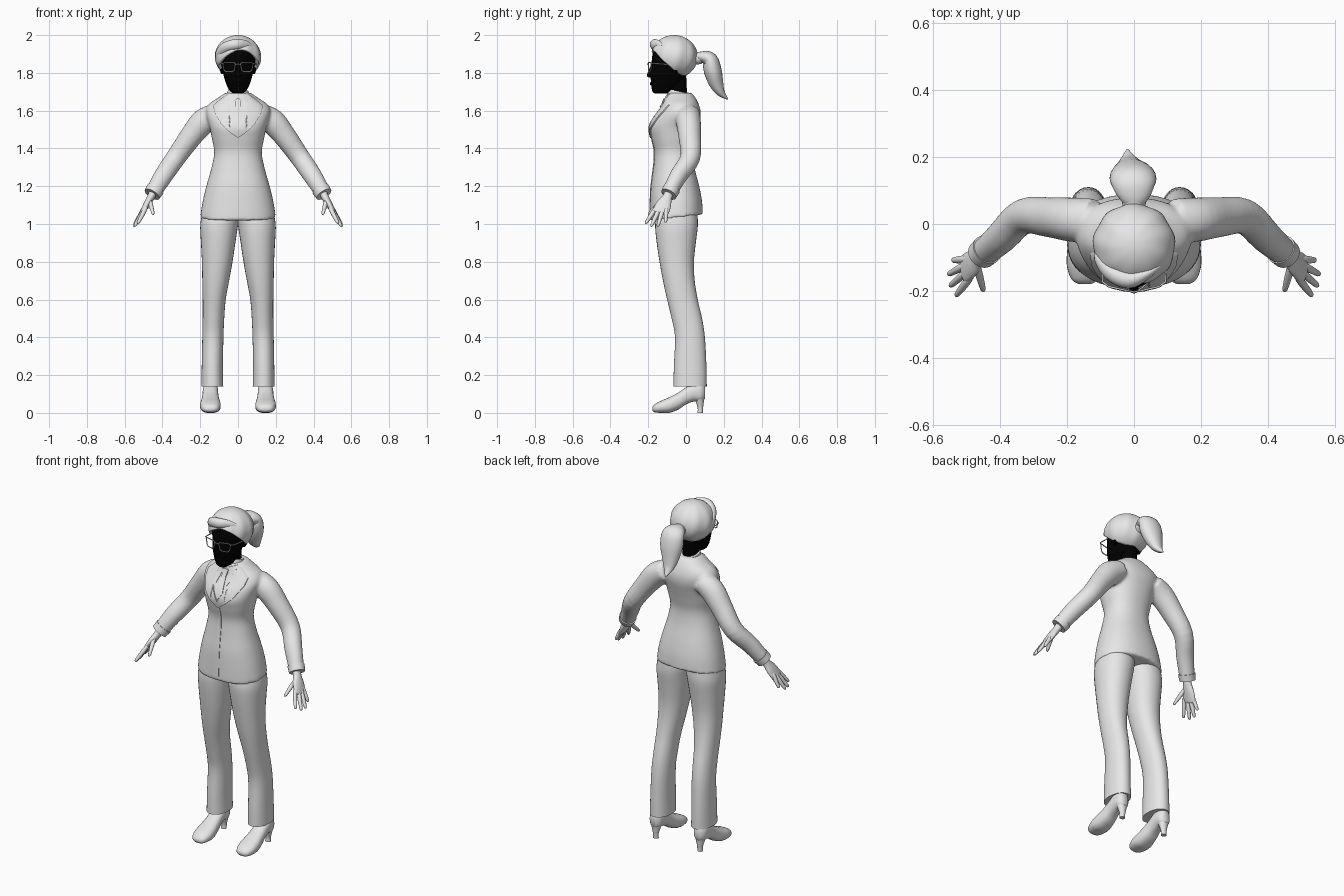
import bpy, bmesh, math
from mathutils import Vector
from mathutils.bvhtree import BVHTree

if "Cube" in bpy.data.objects:
    bpy.data.objects.remove(bpy.data.objects["Cube"])


def material(name, value):
    m = bpy.data.materials.new(name)
    m.use_nodes = True
    col = (value, value, value, 1)
    m.diffuse_color = col
    m.node_tree.nodes["Principled BSDF"].inputs["Base Color"].default_value = col
    return m


GREY = material("light_grey", 0.8)
BLACK = material("black", 0.0)
X, Y, Z = Vector((1, 0, 0)), Vector((0, 1, 0)), Vector((0, 0, 1))


def spline(pts, k):
    """Catmull-Rom in-betweens for a list of equal-length tuples."""
    out = []
    for i in range(len(pts) - 1):
        quad = zip(pts[max(i - 1, 0)], pts[i], pts[i + 1], pts[min(i + 2, len(pts) - 1)])
        quad = list(quad)
        for j in range(k):
            t = j / k
            out.append([b + t / 2 * (c - a + t * (2 * a - 5 * b + 4 * c - d + t * (3 * (b - c) + d - a)))
                        for a, b, c, d in quad])
    return out + [list(pts[-1])]


def loft(bm, stations, ref=Y, axis=None, n=24, k=4, power=2.0, sx=1, tilt=0.0):
    """Capped loft; a station is x, y, z, radius along ref, radius across."""
    st = spline(stations, k)
    cen = [Vector(s[:3]) for s in st]
    rings = []
    for i, s in enumerate(st):
        t = axis or (cen[min(i + 1, len(st) - 1)] - cen[max(i - 1, 0)]).normalized()
        u = (ref - t * ref.dot(t)).normalized()
        v = t.cross(u)
        ring = []
        for j in range(n):
            a = math.tau * j / n
            c, d = math.cos(a), math.sin(a)
            c = math.copysign(abs(c) ** (2 / power), c)
            d = math.copysign(abs(d) ** (2 / power), d)
            p = cen[i] + u * c * max(s[3], 0.001) + v * d * max(s[4], 0.001)
            if i == 0:
                p.z += tilt * p.y
            ring.append(bm.verts.new((p.x * sx, p.y, p.z)))
        rings.append(ring)
    for r, q in zip(rings, rings[1:]):
        for j in range(n):
            bm.faces.new((r[j], r[(j + 1) % n], q[(j + 1) % n], q[j]))
    bm.faces.new(rings[0])
    bm.faces.new(rings[-1])


def finish(name, bm, mat=GREY, mirror=False):
    bmesh.ops.recalc_face_normals(bm, faces=bm.faces[:])
    me = bpy.data.meshes.new(name)
    bm.to_mesh(me)
    bm.free()
    me.materials.append(mat)
    ob = bpy.data.objects.new(name, me)
    bpy.context.collection.objects.link(ob)
    bpy.ops.object.select_all(action="DESELECT")
    ob.select_set(True)
    bpy.context.view_layer.objects.active = ob
    bpy.ops.object.shade_smooth_by_angle(angle=math.radians(50))
    if mirror:
        ob.modifiers.new("Mirror", "MIRROR")
    return ob


def part(name, stations, mat=GREY, mirror=False, **kw):
    bm = bmesh.new()
    loft(bm, stations, **kw)
    return finish(name, bm, mat, mirror)


def upright(rows):
    """Rows of z, x centre, half width, front y, back y."""
    return [(x, (f + b) / 2, z, (b - f) / 2, w) for z, x, w, f, b in rows]


# Jacket: torso and sleeves fused into one smooth body
bm = bmesh.new()
loft(bm, upright([
    (1.04, 0, .2, -.192, .09), (1.12, 0, .187, -.19, .085), (1.2, 0, .168, -.186, .07),
    (1.3, 0, .14, -.173, .045), (1.38, 0, .126, -.167, .037), (1.45, 0, .138, -.182, .05),
    (1.51, 0, .15, -.192, .065), (1.56, 0, .165, -.172, .077), (1.6, 0, .172, -.142, .077),
    (1.635, 0, .155, -.118, .067), (1.665, 0, .11, -.107, .052), (1.695, 0, .066, -.097, .03)]),
    axis=Z, n=48, power=2.25, tilt=.12)
for side in (1, -1):
    loft(bm, [(.12, .01, 1.58, .066, .06), (.185, .013, 1.54, .066, .068), (.25, .02, 1.462, .06, .06),
              (.33, .022, 1.35, .053, .053), (.395, -.04, 1.255, .047, .05),
              (.45, -.088, 1.165, .04, .042)], sx=side)
jacket = finish("jacket", bm)
rm = jacket.modifiers.new("Fuse", "REMESH")
rm.mode, rm.voxel_size, rm.use_smooth_shade = "VOXEL", .008, True
sm = jacket.modifiers.new("Soften", "SMOOTH")
sm.iterations = 6
deps = bpy.context.evaluated_depsgraph_get()
deps.update()
body = BVHTree.FromObject(jacket, deps)


def plate(name, outline, lift, mirror=True):
    """Flat x-z outline laid on the jacket front and thickened."""
    bm = bmesh.new()
    bm.faces.new([bm.verts.new((x, -1, z)) for x, z in outline])
    bmesh.ops.triangulate(bm, faces=bm.faces[:])
    bmesh.ops.subdivide_edges(bm, edges=bm.edges[:], cuts=5, use_grid_fill=True)
    for v in bm.verts:
        hit = body.ray_cast(v.co, Y)[0]
        v.co.y = (hit.y if hit else -.09) - lift
    back = bmesh.ops.extrude_face_region(bm, geom=bm.faces[:])
    for v in back["geom"]:
        if isinstance(v, bmesh.types.BMVert):
            v.co.y += lift + .004
    return finish(name, bm, GREY, mirror)


# Shirt front, lapels, collar points and tie
plate("shirt_front", [(0, 1.685), (.055, 1.685), (.07, 1.63), (.04, 1.56), (0, 1.495)], .002)
plate("lapel", [(.055, 1.688), (.09, 1.665), (.13, 1.63), (.127, 1.595), (.09, 1.53), (.045, 1.487),
                (0, 1.455), (0, 1.495), (.04, 1.56), (.07, 1.63)], .008)
plate("shirt_collar_point", [(.012, 1.672), (.055, 1.688), (.056, 1.63), (.036, 1.585)], .007)
plate("tie_knot", [(0, 1.665), (.019, 1.66), (.012, 1.622), (0, 1.62)], .013)
plate("tie_blade", [(0, 1.622), (.011, 1.622), (.026, 1.545), (0, 1.505)], .006)
plate("front_opening", [(0, 1.46), (.008, 1.455), (.008, 1.05), (0, 1.05)], .003, False)
part("shirt_collar", [(0, -.044, 1.64, .066, .066), (0, -.042, 1.68, .06, .06), (0, -.038, 1.703, .056, .055)],
     n=32, ref=Vector((0, 1, .3)))

# Sleeve cuffs and hands
part("cuff", [(.437, -.076, 1.185, .046, .048), (.455, -.092, 1.157, .043, .045)], mirror=True, k=2)
part("palm", [(.445, -.085, 1.175, .024, .022), (.462, -.1, 1.14, .026, .02), (.482, -.117, 1.105, .04, .018),
              (.504, -.134, 1.065, .042, .013), (.508, -.138, 1.055, .03, .008)], mirror=True)
fingers = {"index_finger": ((.493, -.166, 1.075), (.53, -.214, 1.003)),
           "middle_finger": ((.503, -.146, 1.068), (.548, -.185, .987)),
           "ring_finger": ((.506, -.125, 1.068), (.553, -.15, .987)),
           "little_finger": ((.502, -.105, 1.078), (.54, -.108, 1.008)),
           "thumb": ((.468, -.125, 1.125), (.448, -.2, 1.05))}
for name, (root, tip) in fingers.items():
    a, b = Vector(root), Vector(tip)
    rows = [(*a.lerp(b, t), r, r) for t, r in ((-.15, .01), (.2, .012), (.6, .0105), (.92, .008), (1, .003))]
    part(name, rows, mirror=True, n=10, k=2, ref=Z)

# Trousers
part("trouser_leg", upright([
    (.14, .136, .058, -.066, .11), (.25, .136, .056, -.064, .108), (.4, .133, .056, -.058, .1),
    (.5, .13, .057, -.076, .085), (.6, .126, .061, -.1, .062), (.7, .118, .071, -.122, .046),
    (.8, .11, .081, -.14, .042), (.9, .105, .091, -.155, .052), (.98, .101, .099, -.163, .062),
    (1.03, .095, .1, -.16, .062), (1.1, .09, .092, -.15, .055)]), mirror=True, axis=Z, n=32, power=2.15)

# Heeled shoes
shoe = [(-.178, .012, .03, .02), (-.165, .003, .046, .04), (-.13, 0, .065, .053), (-.09, .0, .082, .054),
        (-.04, .018, .108, .047), (0, .045, .135, .042), (.04, .06, .16, .041), (.08, .06, .16, .037),
        (.1, .075, .14, .02)]
part("shoe", [(.146, y, (lo + hi) / 2, w, (hi - lo) / 2) for y, lo, hi, w in shoe],
     mirror=True, axis=Y, ref=X, power=2.4)
part("shoe_heel", [(.146, .075, 0, .014, .016), (.146, .076, .03, .015, .017), (.146, .07, .085, .028, .033)],
     mirror=True, axis=Z)

# Head, neck and facial features
part("neck", [(0, -.04, 1.62, .05, .046), (0, -.045, 1.7, .05, .043), (0, -.055, 1.8, .055, .05)], BLACK)
part("head", upright([
    (1.69, 0, .025, -.165, -.1), (1.705, 0, .043, -.179, -.07), (1.74, 0, .062, -.184, -.03),
    (1.79, 0, .077, -.188, 0), (1.84, 0, .086, -.183, .03), (1.9, 0, .094, -.176, .035),
    (1.95, 0, .08, -.145, .015), (1.985, 0, .03, -.09, -.04)]), BLACK, axis=Z, n=32, power=2.1)
part("nose", [(0, -.192, 1.775, .004, .009), (0, -.193, 1.785, .014, .014), (0, -.188, 1.81, .011, .009),
              (0, -.18, 1.84, .007, .007)], BLACK, axis=Z, n=12)
part("lips", [(-.03, -.174, 1.742, .004, .003), (0, -.185, 1.742, .007, .009), (.03, -.174, 1.742, .004, .003)],
     BLACK, n=12)
part("ear", [(.082, -.06, 1.795, .009, .007), (.09, -.055, 1.825, .018, .01), (.09, -.055, 1.855, .01, .007)],
     BLACK, mirror=True, n=12, axis=Z)

# Hair cap whose edge runs from a slanted fringe down to the nape
bm = bmesh.new()
SEG, ROWS = 64, 20
top = bm.verts.new((0, -.063, 2.0))
grid = []
for i in range(1, ROWS + 1):
    row = []
    for j in range(SEG):
        phi = math.tau * j / SEG
        front, right = math.cos(phi), -math.sin(phi)
        edge = math.radians(113 - 42 * front + 12 * right * max(front, 0) - 8 * math.cos(2 * phi) + 8)
        th = edge * i / ROWS
        r = 1 + .018 * math.cos(9 * phi + 2 * th) * math.sin(th)
        row.append(bm.verts.new((-right * .122 * r * math.sin(th), -.063 - front * .124 * r * math.sin(th),
                                 1.885 + .115 * math.cos(th))))
    grid.append(row)
for j in range(SEG):
    m = (j + 1) % SEG
    bm.faces.new((top, grid[0][j], grid[0][m]))
    for r, q in zip(grid, grid[1:]):
        bm.faces.new((r[j], q[j], q[m], r[m]))
hair = finish("hair", bm)
so = hair.modifiers.new("Thickness", "SOLIDIFY")
so.thickness = .018

# Swept fringe and ponytail
part("fringe", [(.075, -.125, 1.94, .012, .008), (.035, -.15, 1.95, .024, .016), (-.015, -.166, 1.95, .028, .026),
                (-.065, -.145, 1.935, .028, .026), (-.1, -.105, 1.9, .026, .018), (-.108, -.07, 1.86, .012, .008)],
     ref=Z)
part("hair_band", [(0, .045, 1.872, .034, .03), (0, .078, 1.88, .036, .032)], ref=X)
part("ponytail", [(0, .06, 1.876, .03, .026), (0, .085, 1.884, .05, .03), (-.002, .125, 1.87, .067, .042),
                  (-.004, .142, 1.81, .068, .047), (-.01, .16, 1.745, .05, .038), (-.015, .185, 1.695, .03, .022),
                  (-.02, .222, 1.66, .003, .003)], ref=X)


# Glasses: thin wire rims, bridge and temples
def wire(name, pts, closed=False):
    cu = bpy.data.curves.new(name, "CURVE")
    cu.dimensions, cu.bevel_depth, cu.bevel_resolution = "3D", .003, 2
    sp = cu.splines.new("POLY")
    sp.points.add(len(pts) - 1)
    for p, co in zip(sp.points, pts):
        p.co = (*co, 1)
    sp.use_cyclic_u = closed
    cu.materials.append(GREY)
    ob = bpy.data.objects.new(name, cu)
    bpy.context.collection.objects.link(ob)


for side, label in ((1, "left"), (-1, "right")):
    rim = [(.014, 1.848), (.02, 1.854), (.072, 1.856), (.08, 1.848), (.074, 1.815), (.064, 1.806),
           (.03, 1.806), (.019, 1.815)]
    wire(label + "_rim", [(side * x, -.2 + 2.5 * x * x, z) for x, z in rim], True)
    wire(label + "_temple", [(side * x, y, z) for x, y, z in
                             ((.078, -.184, 1.85), (.094, -.172, 1.85), (.1, -.06, 1.842))])
wire("bridge", [(-.015, -.199, 1.843), (0, -.203, 1.847), (.015, -.199, 1.843)])
